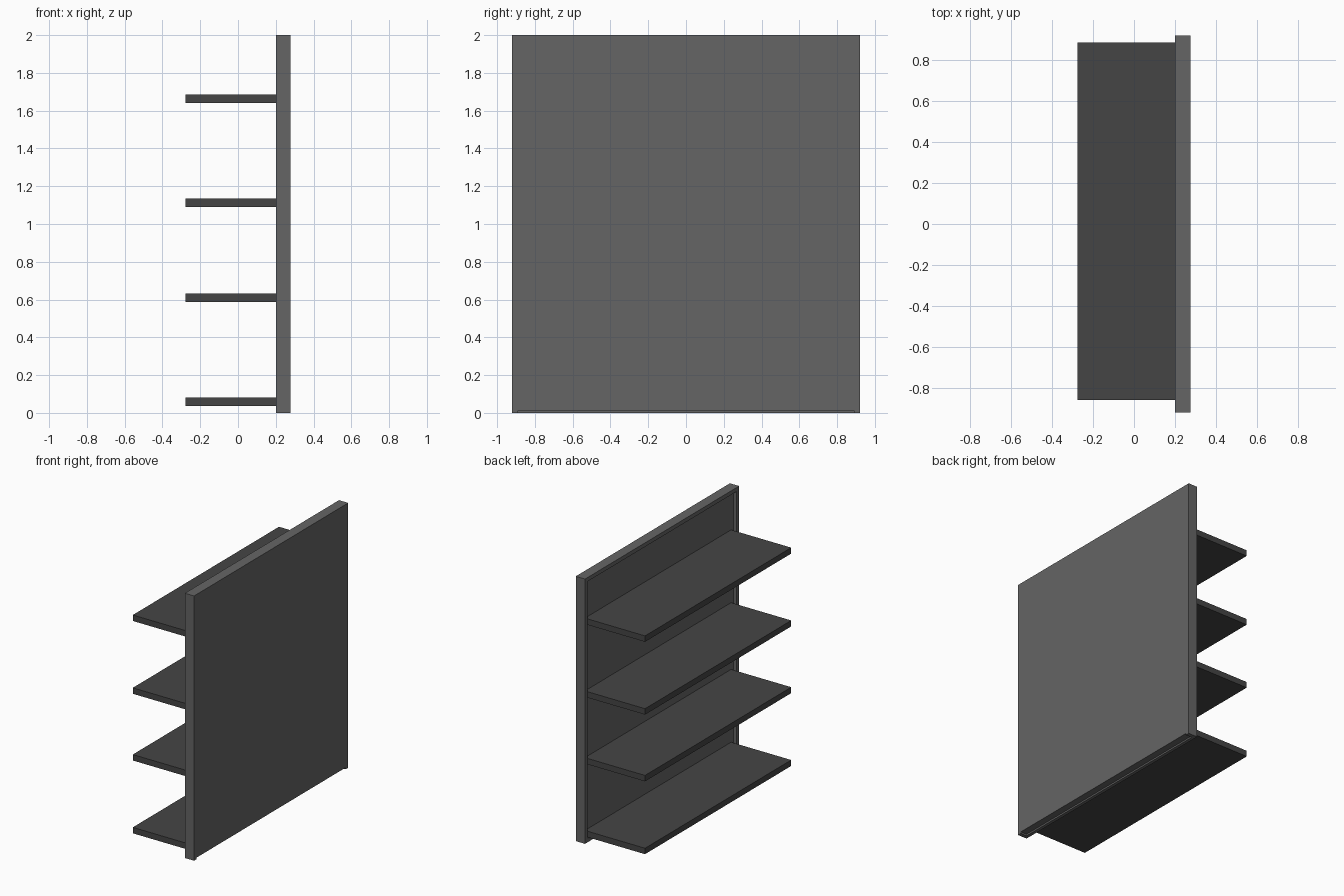
import bpy

if "Cube" in bpy.data.objects:
    bpy.data.objects.remove(bpy.data.objects["Cube"])


def grey(name, v):
    m = bpy.data.materials.new(name)
    m.diffuse_color = (v, v, v, 1)
    m.use_nodes = True
    m.node_tree.nodes["Principled BSDF"].inputs["Base Color"].default_value = m.diffuse_color
    return m


frame_grey = grey("frame_grey", 0.13)
shelf_grey = grey("shelf_grey", 0.06)


def box(name, x, y, z, mat):
    """Box from (min, max) ranges along each axis."""
    bpy.ops.mesh.primitive_cube_add(
        size=1, location=[(a + b) / 2 for a, b in (x, y, z)])
    ob = bpy.context.object
    ob.name = name
    ob.scale = [b - a for a, b in (x, y, z)]
    bpy.ops.object.transform_apply(location=False, rotation=False, scale=True)
    ob.data.materials.append(mat)
    return ob


FRONT, BACK = 0.20, 0.277   # frame depth range in x
HALF, RIM = 0.92, 0.03      # half width and rim width
RECESS = 0.225              # face of the recessed board

# Back board, set behind the rim and slightly clear of the floor
inner = (-HALF + RIM, HALF - RIM)
box("back_board", (RECESS, BACK), inner, (0.012, 2 - RIM), frame_grey)

# Rim: two posts, a top rail and a thin bottom rail
box("left_post", (FRONT, BACK), (-HALF, -HALF + RIM), (0, 2), frame_grey)
box("right_post", (FRONT, BACK), (HALF - RIM, HALF), (0, 2), frame_grey)
box("top_rail", (FRONT, BACK), inner, (2 - RIM, 2), frame_grey)
box("bottom_rail", (FRONT, RECESS), inner, (0, RIM), frame_grey)

# Shelves reaching back to the board
for i, z in enumerate((0.036, 0.586, 1.09, 1.64)):
    box(f"shelf_{i + 1}", (-0.277, RECESS), (-0.86, 0.885),
        (z, z + 0.045), shelf_grey)
